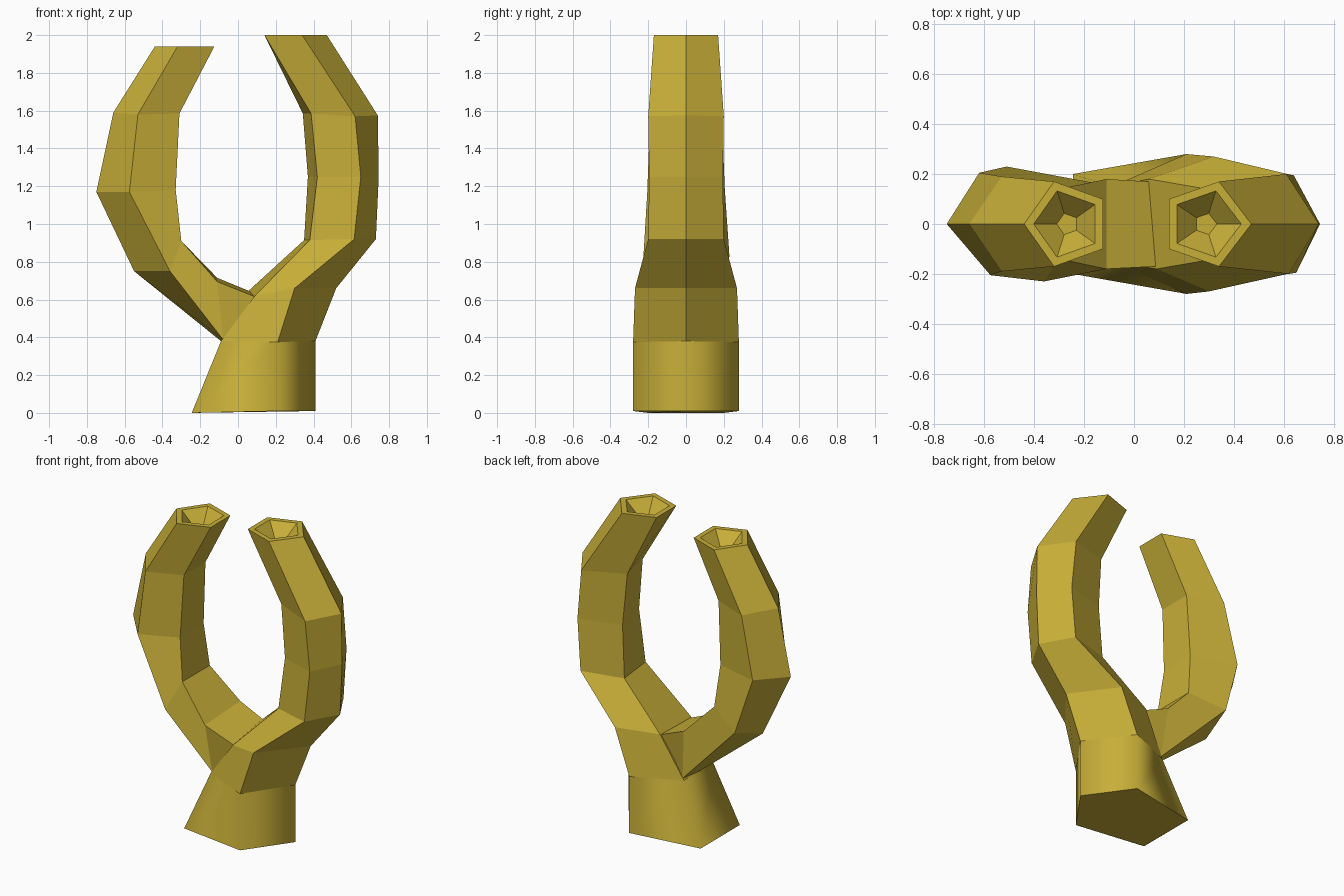
import bpy
import bmesh
from math import radians
from mathutils import Vector

default_cube = bpy.data.objects.get("Cube")
if default_cube:
    bpy.data.objects.remove(default_cube, do_unlink=True)

# Single flat colour
gold = bpy.data.materials.new("mustard_gold")
gold.use_nodes = True
gold.diffuse_color = (0.58, 0.43, 0.04, 1)
gold.node_tree.nodes["Principled BSDF"].inputs["Base Color"].default_value = gold.diffuse_color


def ring(outer, side, inner, slant=0, lean=(0, 0), drop=0):
    """Five-sided section: outer (x, z); side and inner (x, z, half width).
    slant and drop skew the inner pair, lean shifts the rear side corner."""
    ox, oz = outer
    sx, sz, sy = side
    ix, iz, iy = inner
    return [Vector(p) for p in (
        (ox, 0, oz),
        (sx + lean[0], sy, sz + lean[1]),
        (ix - slant, iy, iz + drop),
        (ix + slant, -iy, iz - drop),
        (sx, -sy, sz))]


def shrink(section, factor, depth):
    """Scaled copy of a section, sunk downward."""
    centre = sum(section, Vector()) / len(section)
    return [centre + (p - centre) * factor - Vector((0, 0, depth)) for p in section]


def loft(name, sections, cap_start=False, cap_end=False):
    """Skin a list of sections into one object."""
    bm = bmesh.new()
    loops = [[bm.verts.new(p) for p in s] for s in sections]
    for low, high in zip(loops, loops[1:]):
        for i in range(len(low)):
            j = (i + 1) % len(low)
            bm.faces.new((low[i], low[j], high[j], high[i]))
    if cap_start:
        bm.faces.new(loops[0][::-1])
    if cap_end:
        bm.faces.new(loops[-1])
    bmesh.ops.recalc_face_normals(bm, faces=bm.faces)
    mesh = bpy.data.meshes.new(name)
    bm.to_mesh(mesh)
    bm.free()
    mesh.materials.append(gold)
    obj = bpy.data.objects.new(name, mesh)
    bpy.context.collection.objects.link(obj)
    return obj


def branch(name, sections):
    """Faceted tube ending in a rim with a shallow funnel."""
    tip = sections[-1]
    funnel = [shrink(tip, 0.78, 0), shrink(tip, 0.25, 0.09)]
    return loft(name, sections + funnel, cap_end=True)


# Base stump, smooth round the sides
foot = ring(outer=(0.41, 0.01), side=(0.21, 0.01, 0.28), inner=(-0.245, 0, 0.2))
collar = ring(outer=(0.41, 0.38), side=(0.21, 0.375, 0.28), inner=(-0.09, 0.38, 0.15))
base = loft("base_stump", [foot, collar], cap_start=True)
bpy.ops.object.select_all(action="DESELECT")
base.select_set(True)
bpy.context.view_layer.objects.active = base
bpy.ops.object.shade_smooth_by_angle(angle=radians(80))

# Tall branch continues the stump
branch("tall_branch", [
    collar,
    ring((0.52, 0.66), (0.30, 0.66, 0.27), (0.075, 0.635, 0.18), 0.015, (0.02, 0), 0.015),
    ring((0.73, 0.92), (0.615, 0.92, 0.2), (0.365, 0.915, 0.13), 0.015),
    ring((0.745, 1.25), (0.65, 1.25, 0.195), (0.395, 1.25, 0.12), 0.025, (-0.01, 0)),
    ring((0.74, 1.575), (0.62, 1.57, 0.2), (0.365, 1.585, 0.11), 0.022, (-0.01, 0)),
    ring((0.47, 2), (0.34, 2, 0.17), (0.14, 2, 0.1)),
])

# Short branch grows out of the stump's other side
branch("short_branch", [
    ring((0.05, 0.4), (0.02, 0.42, 0.14), (0.075, 0.63, 0.17), 0.015, (0, 0), 0.015),
    ring((-0.09, 0.38), (-0.08, 0.39, 0.15), (-0.11, 0.705, 0.18), 0, (0, 0), 0.01),
    ring((-0.55, 0.75), (-0.36, 0.75, 0.23), (-0.3, 0.91, 0.14), 0, (-0.15, 0.08)),
    ring((-0.75, 1.17), (-0.575, 1.17, 0.205), (-0.33, 1.18, 0.12), 0, (-0.045, 0.02)),
    ring((-0.66, 1.59), (-0.53, 1.58, 0.19), (-0.31, 1.585, 0.11)),
    ring((-0.44, 1.94), (-0.32, 1.94, 0.17), (-0.125, 1.94, 0.1)),
])
